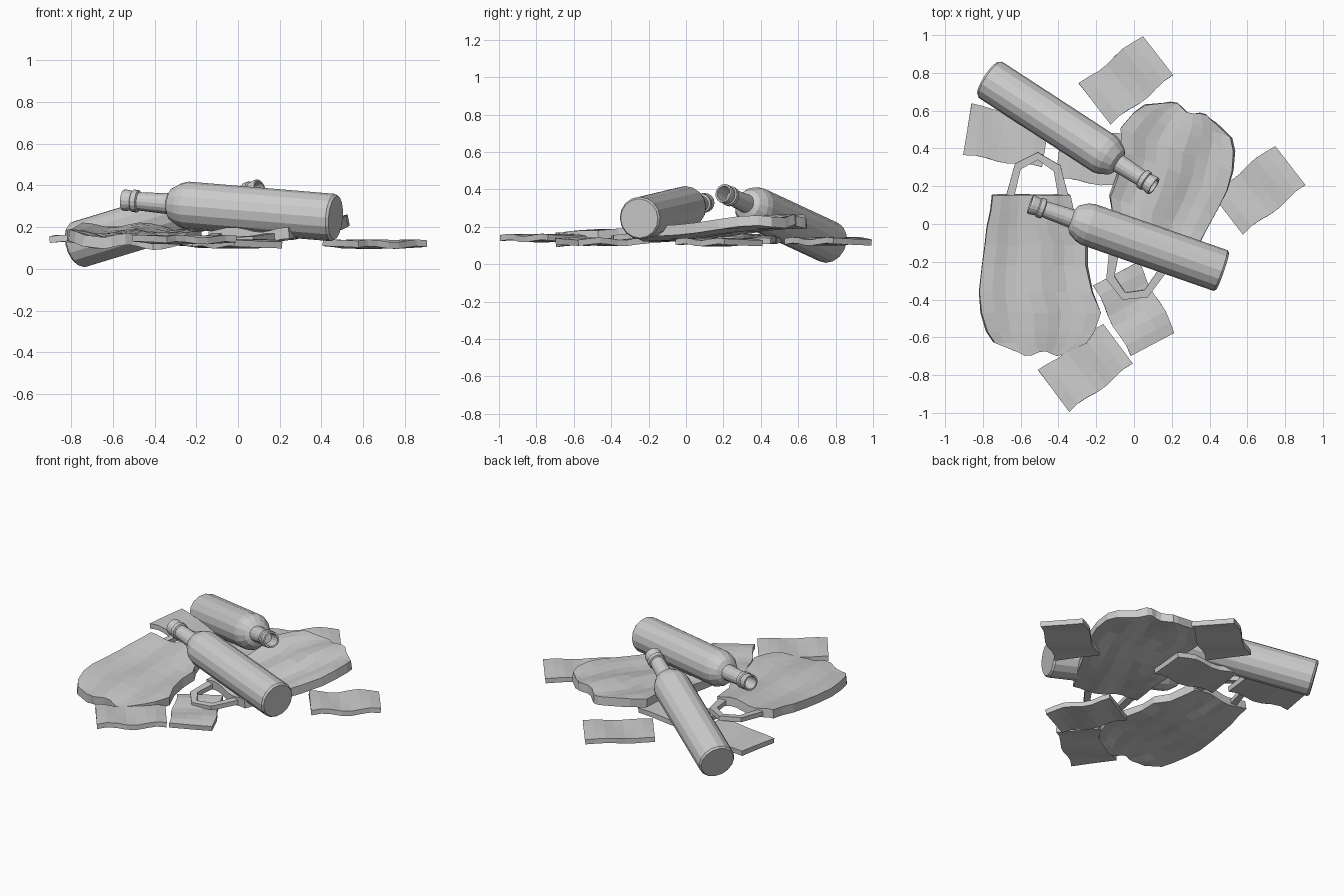
import bpy, bmesh, math
from mathutils import Vector

cube = bpy.data.objects.get("Cube")
if cube:
    bpy.data.objects.remove(cube)

grey = bpy.data.materials.new("plain_grey")
grey.use_nodes = True
grey.diffuse_color = (0.6, 0.6, 0.6, 1)
grey.node_tree.nodes["Principled BSDF"].inputs["Base Color"].default_value = (0.6, 0.6, 0.6, 1)


def add_object(name, bm):
    mesh = bpy.data.meshes.new(name)
    bmesh.ops.recalc_face_normals(bm, faces=bm.faces)
    bm.to_mesh(mesh)
    bm.free()
    mesh.materials.append(grey)
    obj = bpy.data.objects.new(name, mesh)
    bpy.context.collection.objects.link(obj)
    return obj


def sheet(name, rows, thickness):
    """Skin rows of points with quads and give the sheet a centred thickness."""
    bm = bmesh.new()
    grid = [[bm.verts.new(p) for p in row] for row in rows]
    for a, b in zip(grid, grid[1:]):
        for i in range(len(a) - 1):
            bm.faces.new((a[i], a[i + 1], b[i + 1], b[i]))
    obj = add_object(name, bm)
    mod = obj.modifiers.new("thickness", "SOLIDIFY")
    mod.thickness = thickness
    mod.offset = 0
    return obj


def bottle(name, base, tip, sides=16):
    """Lathe a bottle profile with an open mouth between two points."""
    axis = Vector(tip) - Vector(base)
    length = axis.length
    profile = [(0.105, 0), (0.114, 0.012), (0.114, 0.755), (0.105, 0.79), (0.078, 0.835),
               (0.05, 0.85), (0.044, length - 0.08), (0.054, length - 0.075),
               (0.054, length - 0.05), (0.047, length - 0.045), (0.052, length - 0.01),
               (0.05, length), (0.04, length), (0.036, length - 0.09)]
    bm = bmesh.new()
    rings = []
    for r, z in profile:
        rings.append([bm.verts.new((r * math.cos(math.tau * i / sides),
                                    r * math.sin(math.tau * i / sides), z)) for i in range(sides)])
    for a, b in zip(rings, rings[1:]):
        for i in range(sides):
            j = (i + 1) % sides
            bm.faces.new((a[i], a[j], b[j], b[i]))
    bm.faces.new(rings[0])
    bm.faces.new(rings[-1])
    obj = add_object(name, bm)
    obj.location = base
    obj.rotation_euler = axis.to_track_quat("Z", "Y").to_euler()


# Bag body: (distance from handle tip, left edge, right edge)
BAG = [(0.225, -0.24, 0.17), (0.31, -0.25, 0.19), (0.4, -0.27, 0.21), (0.49, -0.28, 0.26),
       (0.6, -0.295, 0.26), (0.74, -0.31, 0.29), (0.85, -0.3, 0.335), (0.95, -0.27, 0.3),
       (1.01, -0.23, 0.26), (1.065, -0.13, 0.17)]
# Handle: outer and inner edge
OUTER = [(-0.17, 0.24), (-0.12, 0.06), (0, 0), (0.12, 0.07), (0.165, 0.24)]
INNER = [(-0.125, 0.24), (-0.09, 0.09), (0, 0.04), (0.085, 0.1), (0.11, 0.24)]


def bag(name, location, pitch, turn):
    columns = 9
    rows = []
    for v, left, right in BAG:
        row = []
        for i in range(columns + 1):
            u = left + (right - left) * i / columns
            ripple = 0.012 * math.sin(22 * u + 2 * v) + 0.006 * math.sin(9 * v)
            dent = 0.014 * math.cos(40 * (u + 0.05)) if v > 1.05 else 0
            row.append((u, -v - dent, ripple))
        rows.append(row)
    body = sheet(name + "_body", rows, 0.055)
    handle = sheet(name + "_handle", [[(u, -v, 0) for u, v in edge] for edge in (OUTER, INNER)], 0.03)
    for obj in (body, handle):
        obj.location = location
        obj.rotation_euler = (pitch, 0, math.radians(turn))


def scrap(name, location, turn, length=0.42, width=0.27):
    """Rippled flat card, long along its own x."""
    rows = []
    for j in range(4):
        row = []
        for i in range(8):
            s = i / 7
            wave = math.sin(s * 9 + j * 0.5)
            row.append(((s - 0.5) * length, (j / 3 - 0.5) * width + 0.008 * wave, 0.007 * wave))
        rows.append(row)
    obj = sheet(name, rows, 0.032)
    obj.location = location
    obj.rotation_euler.z = math.radians(turn)


bottle("rear_bottle", (-0.77, 0.77, 0.115), (0.105, 0.2, 0.38))
bottle("front_bottle", (0.468, -0.25, 0.245), (-0.55, 0.105, 0.33))

bag("left_bag", (-0.51, 0.38, 0.19), 0.055, 0)
bag("right_bag", (-0.06, -0.4, 0.135), -0.09, 159)

scrap("back_scrap", (-0.04, 0.762, 0.122), 38)
scrap("left_scrap", (-0.675, 0.465, 0.14), -9)
scrap("right_scrap", (0.66, 0.18, 0.118), 38)
scrap("front_scrap", (-0.255, -0.76, 0.14), 37)
scrap("near_scrap", (0.0, -0.45, 0.12), -62)
scrap("middle_scrap", (-0.19, 0.35, 0.13), -7)
